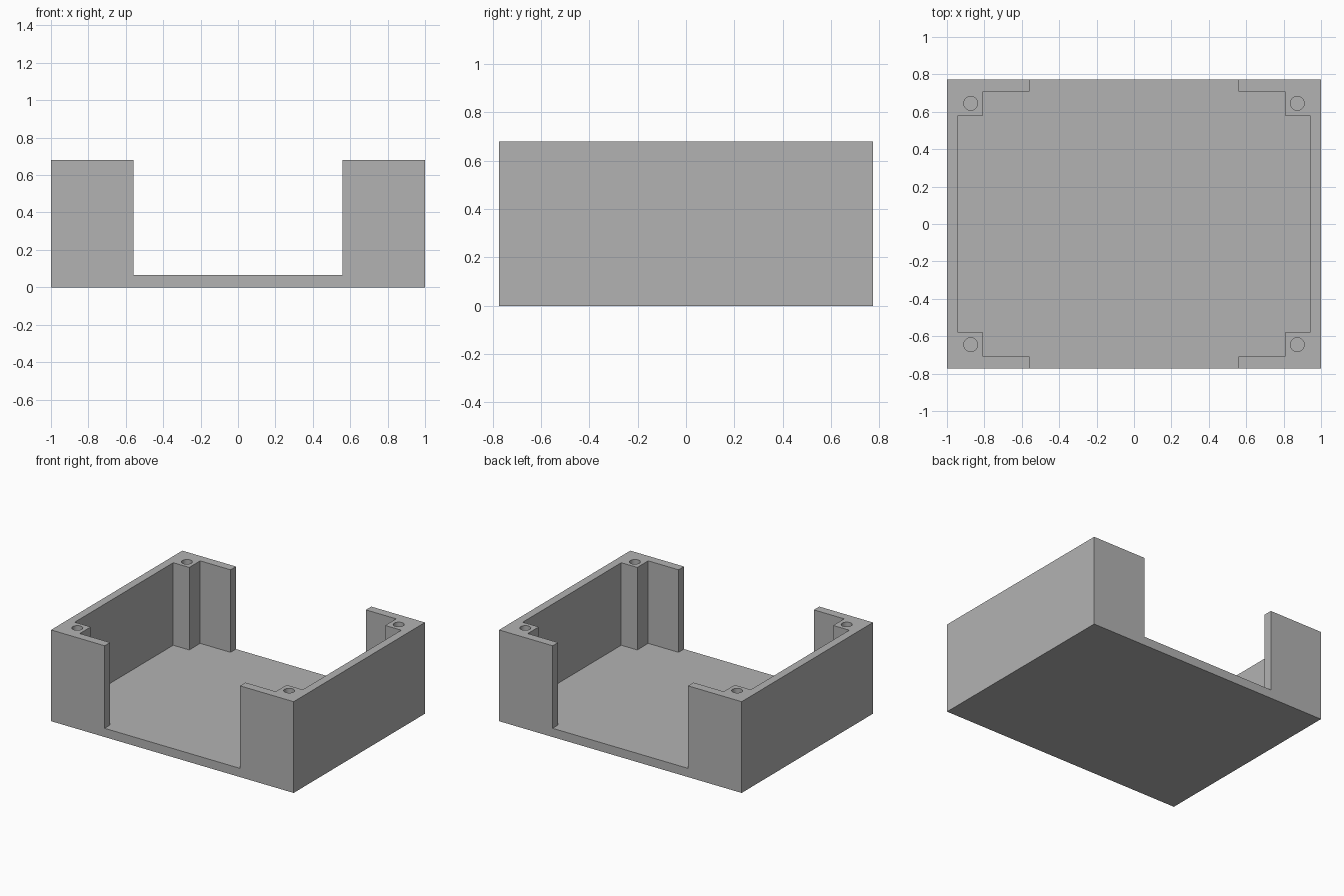
import bpy, bmesh, math

if "Cube" in bpy.data.objects:
    bpy.data.objects.remove(bpy.data.objects["Cube"])

HX, HY, H = 1.0, 0.773, 0.68     # half width, half depth, height
FLOOR = 0.065                    # floor thickness
HOLE_X, HOLE_Y, HOLE_R = 0.873, 0.645, 0.037

grey = bpy.data.materials.new("plain grey")
grey.diffuse_color = (0.45, 0.45, 0.45, 1)
grey.use_nodes = True
grey.node_tree.nodes["Principled BSDF"].inputs["Base Color"].default_value = grey.diffuse_color


def prism(name, outline, z0, z1):
    """Extrude a closed counter-clockwise outline from z0 to z1."""
    bm = bmesh.new()
    base = bm.faces.new([bm.verts.new((x, y, z0)) for x, y in outline])
    ext = bmesh.ops.extrude_face_region(bm, geom=[base], use_keep_orig=True)
    top = [v for v in ext["geom"] if isinstance(v, bmesh.types.BMVert)]
    bmesh.ops.translate(bm, verts=top, vec=(0, 0, z1 - z0))
    bmesh.ops.recalc_face_normals(bm, faces=bm.faces)
    me = bpy.data.meshes.new(name)
    bm.to_mesh(me)
    bm.free()
    me.materials.append(grey)
    ob = bpy.data.objects.new(name, me)
    bpy.context.collection.objects.link(ob)
    return ob


def cut(target, cutter):
    cutter.hide_render = True
    cutter.hide_set(True)
    cutter.display_type = 'WIRE'
    mod = target.modifiers.new(cutter.name, 'BOOLEAN')
    mod.operation = 'DIFFERENCE'
    mod.solver = 'EXACT'
    mod.object = cutter


# Solid block of the open tray
tray = prism("tray", [(-HX, -HY), (HX, -HY), (HX, HY), (-HX, HY)], 0, H)

# Cavity: stepped round the corner posts, open at front and back
quarter = [(0.94, 0.58), (0.808, 0.58), (0.808, 0.709), (0.558, 0.709), (0.558, 0.9)]
right = [(x, -y) for x, y in reversed(quarter)] + quarter
outline = right + [(-x, -y) for x, y in right]
cut(tray, prism("cavity_cutter", outline, FLOOR, H + 0.2))

# Blind screw hole in each corner post
for sx in (-1, 1):
    for sy in (-1, 1):
        ring = [(sx * HOLE_X + HOLE_R * math.cos(a), sy * HOLE_Y + HOLE_R * math.sin(a))
                for a in (math.tau * i / 32 for i in range(32))]
        cut(tray, prism("screw_hole_cutter", ring, FLOOR, H + 0.2))

# Smooth hole walls, sharp edges elsewhere
bpy.context.view_layer.objects.active = tray
tray.select_set(True)
for mod in list(tray.modifiers):
    bpy.ops.object.modifier_apply(modifier=mod.name)
bpy.ops.object.shade_smooth_by_angle(angle=math.radians(30))
